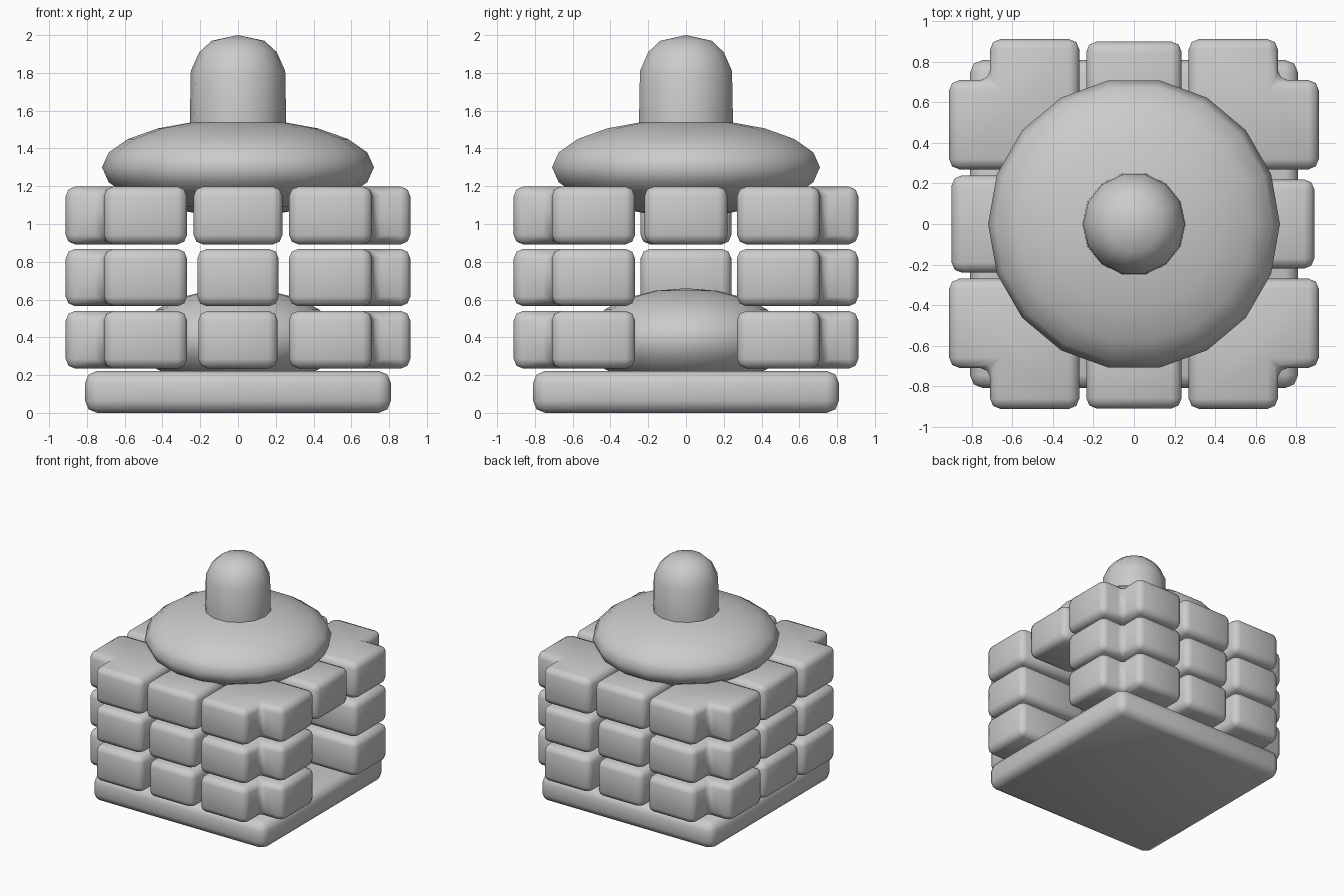
import bpy, bmesh, math

if "Cube" in bpy.data.objects:
    bpy.data.objects.remove(bpy.data.objects["Cube"])

stone = bpy.data.materials.new("grey_stone")
stone.diffuse_color = (0.6, 0.6, 0.6, 1)
stone.use_nodes = True
stone.node_tree.nodes["Principled BSDF"].inputs["Base Color"].default_value = stone.diffuse_color


def finish(name, bm, bevel=0, angle=60):
    bmesh.ops.recalc_face_normals(bm, faces=bm.faces)
    if bevel:
        bmesh.ops.bevel(bm, geom=bm.edges[:], offset=bevel, segments=2,
                        profile=0.5, affect='EDGES', clamp_overlap=True)
    me = bpy.data.meshes.new(name)
    bm.to_mesh(me)
    bm.free()
    me.materials.append(stone)
    ob = bpy.data.objects.new(name, me)
    bpy.context.collection.objects.link(ob)
    bpy.ops.object.select_all(action='DESELECT')
    ob.select_set(True)
    bpy.context.view_layer.objects.active = ob
    bpy.ops.object.shade_smooth_by_angle(angle=math.radians(angle))
    return ob


def prism(name, outline, z0, z1, bevel):
    """Extruded outline with rounded edges."""
    bm = bmesh.new()
    face = bm.faces.new([bm.verts.new((x, y, z0)) for x, y in outline])
    ext = bmesh.ops.extrude_face_region(bm, geom=[face])
    for v in ext["geom"]:
        if isinstance(v, bmesh.types.BMVert):
            v.co.z = z1
    return finish(name, bm, bevel)


def lathe(name, profile, sides):
    """Profile of (radius, z) points spun round the z axis."""
    bm = bmesh.new()
    vs = [bm.verts.new((r, 0, z)) for r, z in profile]
    es = [bm.edges.new(p) for p in zip(vs, vs[1:])]
    bmesh.ops.spin(bm, geom=vs + es, cent=(0, 0, 0), axis=(0, 0, 1),
                   angle=2 * math.pi, steps=sides)
    bmesh.ops.remove_doubles(bm, verts=bm.verts[:], dist=0.0005)
    return finish(name, bm)


def ellipsoid(radius, half_height, zc, n=10):
    return [(radius * math.sin(math.pi * i / n), zc - half_height * math.cos(math.pi * i / n))
            for i in range(n + 1)]


def rect(x0, x1, y0, y1):
    return [(x0, y0), (x1, y0), (x1, y1), (x0, y1)]


# Base slab
prism("base_slab", rect(-0.81, 0.81, -0.81, 0.81), 0, 0.222, 0.065)

# Three courses of stone: notched corner blocks and one block per side
corner = [(0.27, 0.27), (0.912, 0.27), (0.912, 0.71), (0.71, 0.71), (0.71, 0.912), (0.27, 0.912)]
for row, (z0, z1) in enumerate([(0.235, 0.54), (0.565, 0.868), (0.892, 1.198)]):
    for sx in (-1, 1):
        for sy in (-1, 1):
            prism(f"corner_block_{row}", [(x * sx, y * sy) for x, y in corner], z0, z1, 0.05)
    w = (0.21, 0.215, 0.235)[row]
    prism(f"front_block_{row}", rect(-w, w, -0.91, -0.46), z0, z1, 0.05)
    prism(f"back_block_{row}", rect(-w, w, 0.46, 0.90), z0, z1, 0.05)
    prism(f"left_block_{row}", rect(-0.90, -0.46, -0.24, 0.24), z0, z1, 0.05)
    if row == 2:  # lintel above the opening on the right side
        prism("opening_lintel", rect(0.46, 0.89, -0.22, 0.22), z0, z1, 0.05)

# Mound inside, domed roof and chimney
lathe("inner_mound", ellipsoid(0.53, 0.27, 0.39), 16)
lathe("dome_roof", ellipsoid(0.72, 0.255, 1.30), 18)
lathe("chimney", [(0, 1.35), (0.255, 1.35), (0.255, 1.55), (0.25, 1.81), (0.205, 1.91),
                  (0.14, 1.97), (0, 2.0)], 14)
